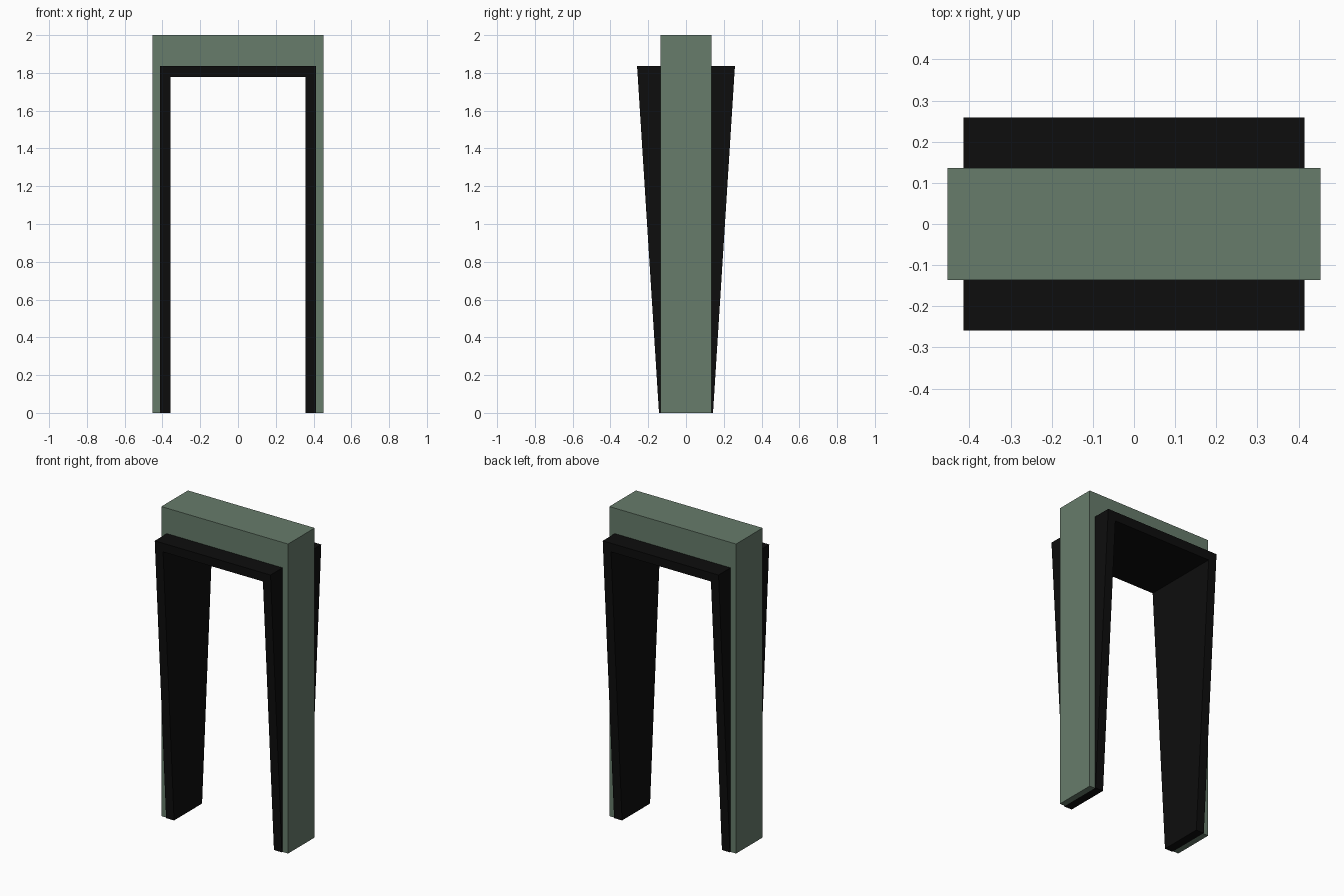
import bpy
import bmesh

cube = bpy.data.objects.get("Cube")
if cube:
    bpy.data.objects.remove(cube, do_unlink=True)


def material(name, rgb):
    mat = bpy.data.materials.new(name)
    mat.use_nodes = True
    color = (*rgb, 1.0)
    mat.diffuse_color = color
    bsdf = mat.node_tree.nodes["Principled BSDF"]
    bsdf.inputs["Base Color"].default_value = color
    bsdf.inputs["Roughness"].default_value = 0.8
    return mat


def portal(name, outer, inner, depth_bottom, depth_top, mat):
    """Upside-down U frame; outer and inner are (half width, height)."""
    (ow, oh), (iw, ih) = outer, inner
    profile = [(-ow, 0), (-ow, oh), (ow, oh), (ow, 0),
               (iw, 0), (iw, ih), (-iw, ih), (-iw, 0)]

    def half_depth(z):
        return depth_bottom + (depth_top - depth_bottom) * z / oh

    bm = bmesh.new()
    front = [bm.verts.new((x, -half_depth(z), z)) for x, z in profile]
    back = [bm.verts.new((x, half_depth(z), z)) for x, z in profile]
    bm.faces.new(front)
    bm.faces.new(back[::-1])
    count = len(profile)
    for i in range(count):
        j = (i + 1) % count
        bm.faces.new((front[i], back[i], back[j], front[j]))
    bmesh.ops.recalc_face_normals(bm, faces=bm.faces)
    mesh = bpy.data.meshes.new(name)
    bm.to_mesh(mesh)
    bm.free()
    mesh.materials.append(mat)
    obj = bpy.data.objects.new(name, mesh)
    bpy.context.collection.objects.link(obj)
    return obj


green = material("muted green", (0.135, 0.2, 0.147))
black = material("near black", (0.004, 0.004, 0.004))

# Straight outer surround
lining_outer = (0.414, 1.836)
portal("outer_surround", (0.453, 2.0), lining_outer, 0.136, 0.136, green)

# Inner lining that flares in depth towards the top
portal("inner_lining", lining_outer, (0.357, 1.778), 0.143, 0.259, black)
